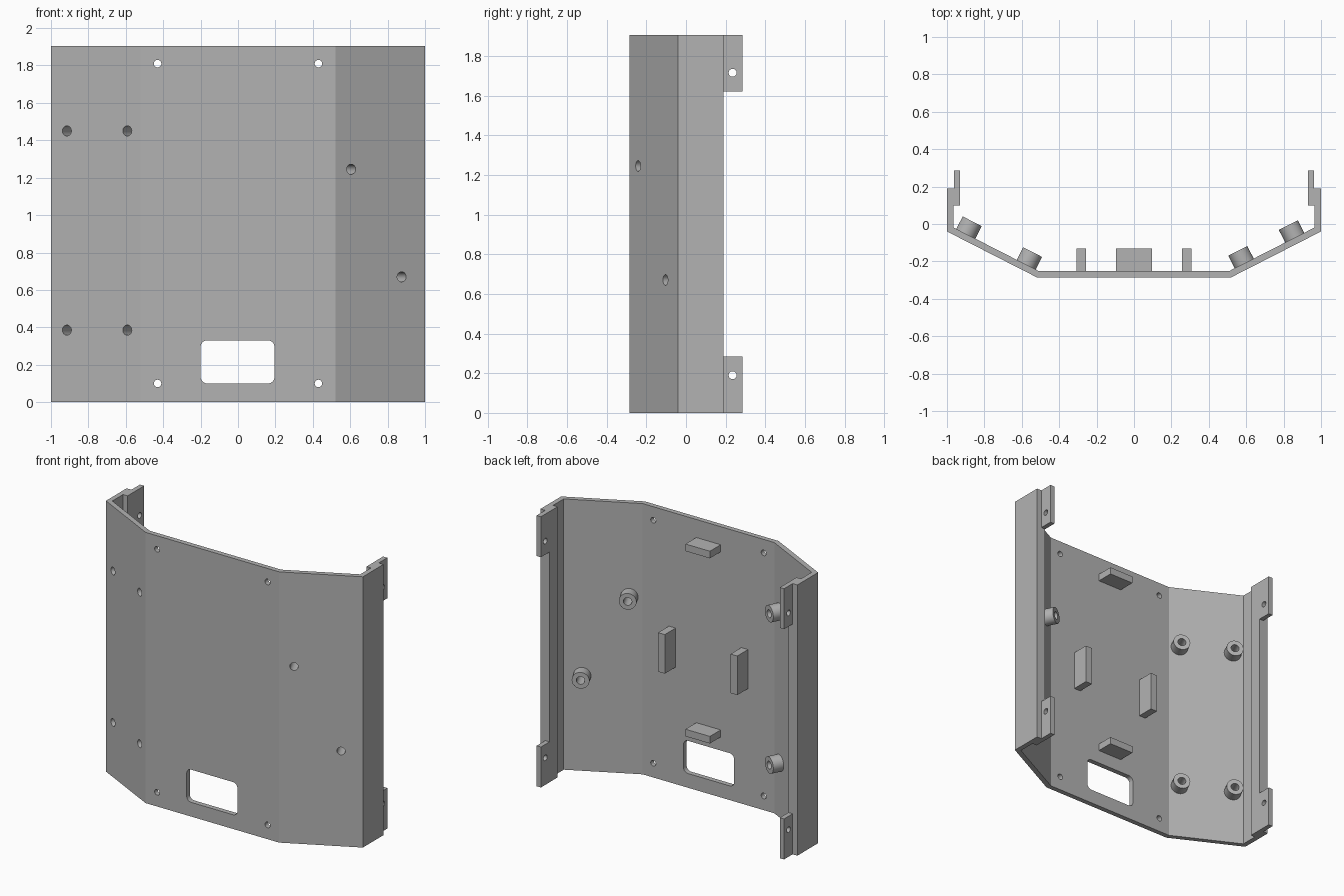
import bpy, bmesh, math
from mathutils import Vector, Matrix

cube = bpy.data.objects.get("Cube")
if cube:
    bpy.data.objects.remove(cube, do_unlink=True)

HEIGHT = 1.905
WALL = 0.035
FRONT = -0.285
INNER = FRONT + WALL

grey = bpy.data.materials.new("plain_grey")
grey.use_nodes = True
GREY = (0.45, 0.45, 0.45, 1)
grey.diffuse_color = GREY
grey.node_tree.nodes["Principled BSDF"].inputs["Base Color"].default_value = GREY


def finish(name, bm):
    bmesh.ops.recalc_face_normals(bm, faces=bm.faces)
    mesh = bpy.data.meshes.new(name)
    bm.to_mesh(mesh)
    bm.free()
    mesh.materials.append(grey)
    obj = bpy.data.objects.new(name, mesh)
    bpy.context.collection.objects.link(obj)
    return obj


def prism(name, points, offset):
    """Extrude a closed outline along an offset vector."""
    bm = bmesh.new()
    face = bm.faces.new([bm.verts.new(p) for p in points])
    ext = bmesh.ops.extrude_face_region(bm, geom=[face])
    moved = [v for v in ext["geom"] if isinstance(v, bmesh.types.BMVert)]
    bmesh.ops.translate(bm, verts=moved, vec=offset)
    return finish(name, bm)


def box(name, low, high):
    (x0, y0, z0), (x1, y1, z1) = low, high
    outline = [(x0, y0, z0), (x1, y0, z0), (x1, y1, z0), (x0, y1, z0)]
    return prism(name, outline, (0, 0, z1 - z0))


def cylinder(name, start, axis, length, radius):
    axis = Vector(axis).normalized()
    centre = Vector(start) + axis * length / 2
    turn = axis.to_track_quat('Z', 'Y').to_matrix().to_4x4()
    bm = bmesh.new()
    bmesh.ops.create_cone(bm, cap_ends=True, segments=32, radius1=radius,
                          radius2=radius, depth=length,
                          matrix=Matrix.Translation(centre) @ turn)
    return finish(name, bm)


def activate(obj):
    bpy.ops.object.select_all(action='DESELECT')
    obj.select_set(True)
    bpy.context.view_layer.objects.active = obj


def boolean(obj, other, operation='DIFFERENCE'):
    activate(obj)
    mod = obj.modifiers.new("cut", 'BOOLEAN')
    mod.object = other
    mod.operation = operation
    mod.solver = 'EXACT'
    bpy.ops.object.modifier_apply(modifier=mod.name)


def discard(obj):
    bpy.data.objects.remove(obj, do_unlink=True)


def smooth(obj):
    activate(obj)
    bpy.ops.object.shade_smooth_by_angle(angle=math.radians(20))


# Folded shell with thickened rear lips: half outline, then mirrored
outer = [(0.52, FRONT), (1, -0.04), (1, 0.19)]
inner = [(0.93, 0.19), (0.93, 0.10), (0.965, 0.10), (0.965, -0.019), (0.512, INNER)]
half = outer + inner
outline = half + [(-x, y) for x, y in reversed(half)]
shell = prism("folded_shell", [(x, y, 0) for x, y in outline], (0, 0, HEIGHT))

# Screw holes in the front panel
for x in (-0.43, 0.43):
    for z in (0.10, 1.81):
        hole = cylinder("hole_cutter", (x, -0.4, z), (0, 1, 0), 0.3, 0.02)
        boolean(shell, hole)
        discard(hole)

# Rounded window in the front panel
corner = 0.035
window = []
for cx, cz, start in ((0.16, 0.295, 0), (-0.165, 0.295, 90),
                      (-0.165, 0.135, 180), (0.16, 0.135, 270)):
    for step in range(9):
        a = math.radians(start + step * 90 / 8)
        window.append((cx + corner * math.cos(a), -0.4, cz + corner * math.sin(a)))
cutter = prism("window_cutter", window, (0, 0.3, 0))
boolean(shell, cutter)
discard(cutter)

# Hollow standoffs on the slanted panels, bored through the shell
slope = Vector((0.48, 0.245, 0)).normalized()
spots = [(x, z) for x in (-0.915, -0.592) for z in (0.385, 1.45)]
spots += [(0.605, 1.245), (0.875, 0.67)]
for i, (x, z) in enumerate(spots):
    side = math.copysign(1, x)
    foot = Vector((x, FRONT + (abs(x) - 0.52) * slope.y / slope.x, z))
    inward = Vector((-side * slope.y, slope.x, 0))
    post = cylinder(f"standoff_{i + 1}", foot + inward * (WALL - 0.004), inward, 0.079, 0.057)
    bore = cylinder("bore_cutter", foot - inward * 0.1, inward, 0.4, 0.027)
    boolean(shell, bore)
    boolean(post, bore)
    discard(bore)
    smooth(post)

# Rear mounting tabs with cross holes
for side, label in ((1, "left"), (-1, "right")):
    for low, high, hole_z, level in ((0, 0.285, 0.19, "lower"),
                                     (1.62, HEIGHT, 1.715, "upper")):
        xs = sorted((side * 0.93, side * 0.963))
        tab = box(f"{label}_{level}_tab", (xs[0], 0.19, low), (xs[1], 0.285, high))
        hole = cylinder("hole_cutter", (side * 0.85, 0.235, hole_z), (side, 0, 0), 0.2, 0.02)
        boolean(tab, hole)
        discard(hole)
        smooth(tab)

# Locating blocks on the inside of the front panel
for name, x, z, width, tall in (("upper_block", 0, 1.753, 0.19, 0.05),
                                ("lower_block", 0, 0.45, 0.19, 0.05),
                                ("left_block", 0.282, 0.96, 0.052, 0.275),
                                ("right_block", -0.282, 0.96, 0.052, 0.275)):
    box(name, (x - width / 2, INNER - 0.004, z - tall / 2),
        (x + width / 2, -0.13, z + tall / 2))

smooth(shell)
